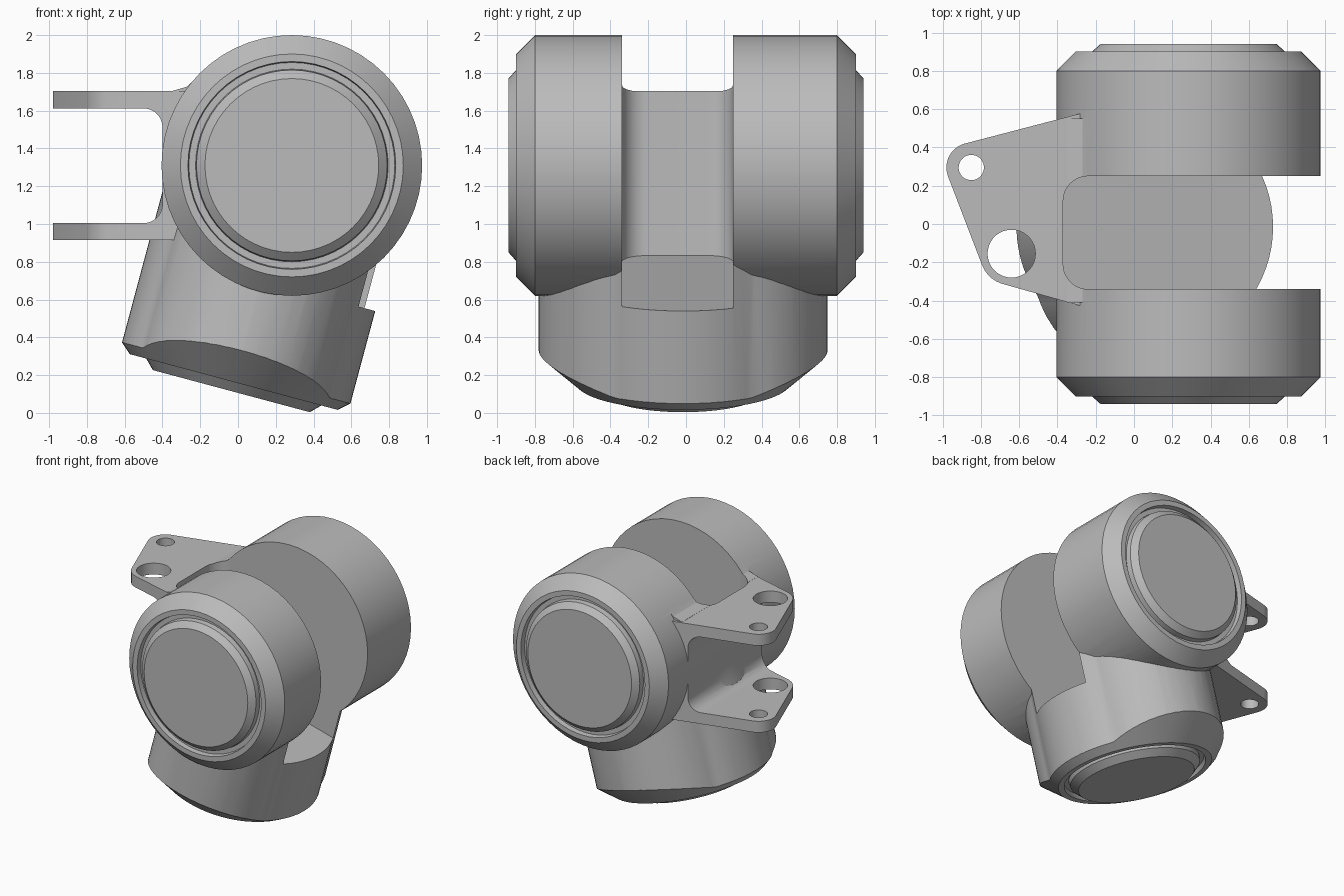
import bpy, bmesh, math
from mathutils import Matrix, Vector
from mathutils.geometry import convex_hull_2d

cube = bpy.data.objects.get("Cube")
if cube:
    bpy.data.objects.remove(cube, do_unlink=True)

SEGMENTS = 56
CENTRE = Vector((0.285, 0, 1.31))
TILT = math.radians(15)

grey = bpy.data.materials.new("plain_grey")
grey.use_nodes = True
grey.diffuse_color = (0.5, 0.5, 0.5, 1)
grey.node_tree.nodes["Principled BSDF"].inputs["Base Color"].default_value = (0.5, 0.5, 0.5, 1)


def finish(name, bm, matrix=Matrix()):
    bmesh.ops.transform(bm, matrix=matrix, verts=bm.verts)
    bmesh.ops.recalc_face_normals(bm, faces=bm.faces)
    mesh = bpy.data.meshes.new(name)
    bm.to_mesh(mesh)
    bm.free()
    mesh.materials.append(grey)
    obj = bpy.data.objects.new(name, mesh)
    bpy.context.collection.objects.link(obj)
    return obj


def lathe(name, profile, matrix):
    """Spin (radius, height) points, closed on the axis, around z."""
    bm = bmesh.new()
    verts = [bm.verts.new((r, 0, z)) for r, z in profile]
    edges = [bm.edges.new(pair) for pair in zip(verts, verts[1:])]
    bmesh.ops.spin(bm, geom=verts + edges, cent=(0, 0, 0), axis=(0, 0, 1),
                   angle=2 * math.pi, steps=SEGMENTS, use_merge=True)
    bmesh.ops.remove_doubles(bm, verts=bm.verts, dist=1e-5)
    return finish(name, bm, matrix)


def prism(name, outline, low, high, matrix=Matrix(), shear=None):
    """Extrude an outline along z; shear sets the bottom height by x."""
    bm = bmesh.new()
    face = bm.faces.new([bm.verts.new((p[0], p[1], low)) for p in outline])
    out = bmesh.ops.extrude_face_region(bm, geom=[face])
    for v in out["geom"]:
        if isinstance(v, bmesh.types.BMVert):
            v.co.z = high
    if shear:
        for v in bm.verts:
            if v.co.z == low:
                v.co.z = shear(v.co.x)
    return finish(name, bm, matrix)


def combine(target, other, operation):
    """Apply a boolean and throw the second solid away."""
    other.hide_render = True
    mod = target.modifiers.new("combine", "BOOLEAN")
    mod.operation, mod.object, mod.solver = operation, other, "EXACT"
    graph = bpy.context.evaluated_depsgraph_get()
    mesh = bpy.data.meshes.new_from_object(target.evaluated_get(graph))
    target.modifiers.clear()
    target.data = mesh
    bpy.data.objects.remove(other, do_unlink=True)


def arc(x, y, r, start, end, steps=10):
    return [(x + r * math.cos(math.radians(start + (end - start) * i / steps)),
             y + r * math.sin(math.radians(start + (end - start) * i / steps)))
            for i in range(steps + 1)]


# Main barrel with chamfered ends, ring grooves and raised caps
end = [(0.46, 0.94), (0.505, 0.9), (0.51, 0.86), (0.545, 0.86), (0.55, 0.9), (0.59, 0.9), (0.69, 0.8)]
profile = [(0, 0.94)] + end + [(r, -z) for r, z in reversed(end)] + [(0, -0.94)]
barrel = lathe("barrel_housing", profile,
               Matrix.Translation(CENTRE) @ Matrix.Rotation(math.pi / 2, 4, "X"))

# Tilted leg: a lobed section trimmed by a chamfered foot
leg_frame = (Matrix.Translation(CENTRE + Vector((0, -0.015, 0)))
             @ Matrix.Rotation(math.pi + TILT, 4, "Y"))
section = []
for i in range(72):
    a = math.radians(5 * i)
    lobe = 0.24 * abs(math.sin(a)) + math.sqrt(0.525 ** 2 - (0.24 * math.cos(a)) ** 2)
    r = max(0.626, lobe)
    section.append((r * math.cos(a), r * math.sin(a)))
leg = prism("leg", section, 0.2, 1.4, leg_frame)
foot = lathe("foot_trim", [(0, 0.1), (0.85, 0.1), (0.85, 0.94), (0.57, 1.187), (0.525, 1.187),
                           (0.52, 1.15), (0.485, 1.15), (0.48, 1.187), (0.43, 1.237), (0, 1.237)],
             leg_frame)
combine(leg, foot, "INTERSECT")

# Twin-plate bracket: one block, hollowed between the plates
points = arc(-0.85, 0.295, 0.13, 0, 360, 36) + arc(-0.64, -0.155, 0.165, 0, 360, 36)
points += [(-0.27, 0.58), (0, 0.58), (0, -0.43), (-0.27, -0.43)]
outline = [points[i] for i in convex_hull_2d([Vector(p) for p in points])]
bracket = prism("bracket", outline, 0.915, 1.703)
stand = Matrix.Rotation(math.pi / 2, 4, "X")
hollow = [(-1.2, 1.005)] + arc(-0.5, 1.105, 0.1, -90, 0) + arc(-0.5, 1.512, 0.1, 0, 90) + [(-1.2, 1.612)]
combine(bracket, prism("hollow", hollow, -1, 1, stand), "DIFFERENCE")
for x, y, r in ((-0.85, 0.295, 0.066), (-0.64, -0.155, 0.125)):
    combine(bracket, prism("hole", arc(x, y, r, 0, 350, 35), 0, 2), "DIFFERENCE")

# Small fillet where the upper plate meets the barrel
fillet = prism("fillet", [(-0.35, 1.69), (-0.35, 1.704), (-0.27, 1.727), (-0.21, 1.785), (-0.1, 1.69)],
               -0.55, 0.41, stand)

# Join the solids and cut the round-cornered slot down to a tilted ledge
for part in (leg, bracket, fillet):
    combine(barrel, part, "UNION")
slot = arc(-0.24, 0.12, 0.13, 90, 180) + arc(-0.24, -0.21, 0.13, 180, 270) + [(1.5, -0.34), (1.5, 0.25)]
slot_cut = prism("slot", slot, 0, 2.5,
                 shear=lambda x: 0.701 - math.tan(TILT) * (x - 0.122))
combine(barrel, slot_cut, "DIFFERENCE")

# Smooth rounds with crisp edges
bpy.ops.object.select_all(action="DESELECT")
barrel.select_set(True)
bpy.context.view_layer.objects.active = barrel
bpy.ops.object.shade_smooth_by_angle(angle=math.radians(25))
